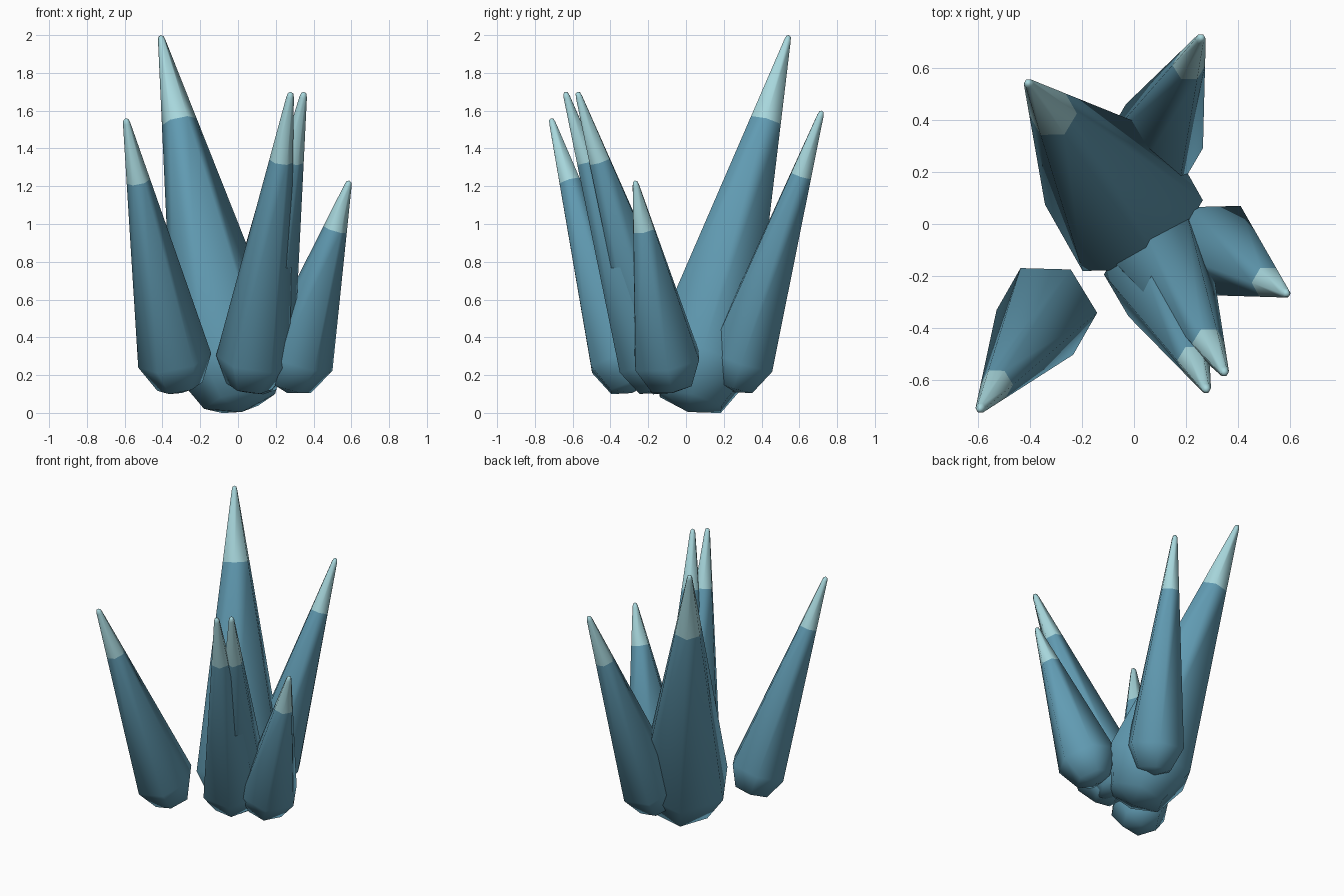
import bpy, bmesh, math
from mathutils import Vector

if "Cube" in bpy.data.objects:
    bpy.data.objects.remove(bpy.data.objects["Cube"])


def material(name, color):
    m = bpy.data.materials.new(name)
    m.diffuse_color = (*color, 1)
    m.use_nodes = True
    m.node_tree.nodes["Principled BSDF"].inputs["Base Color"].default_value = m.diffuse_color
    return m


BLUE = material("crystal blue", (0.12, 0.33, 0.45))
PALE = material("pale tip blue", (0.39, 0.68, 0.72))
SIDES = 6


def spike(name, base, tip, radius):
    """Six-sided leaning spike with a rounded foot and a pale tip."""
    base, tip = Vector(base), Vector(tip)
    axis = tip - base
    length = axis.length
    turn = Vector((0, 0, 1)).rotation_difference(axis)
    r_end, z_end, z_wide = 0.02, length - 0.03, radius * 0.93
    z_split = length * 0.77
    r_split = radius + (r_end - radius) * (z_split - z_wide) / (z_end - z_wide)
    # foot ring, widest ring, colour split, blunt end
    profile = [(radius * 0.62, radius * 0.19), (radius, z_wide),
               (r_split, z_split), (r_end, z_end), (r_end * 0.7, length - 0.008)]

    bm = bmesh.new()

    def vert(x, y, z):
        return bm.verts.new(base + turn @ Vector((x, y, z)))

    rings = [[vert(r * math.cos(math.tau * i / SIDES), r * math.sin(math.tau * i / SIDES), z)
              for i in range(SIDES)] for r, z in profile]
    foot, point = vert(0, 0, 0), vert(0, 0, length)
    for i in range(SIDES):
        j = (i + 1) % SIDES
        bm.faces.new((foot, rings[0][j], rings[0][i]))
        for k in range(len(rings) - 1):
            f = bm.faces.new((rings[k][i], rings[k][j], rings[k + 1][j], rings[k + 1][i]))
            f.material_index = int(k >= 2)
        bm.faces.new((rings[-1][i], rings[-1][j], point)).material_index = 1
    for f in bm.faces:
        f.smooth = True
    mesh = bpy.data.meshes.new(name)
    bm.to_mesh(mesh)
    bm.free()
    mesh.materials.append(BLUE)
    mesh.materials.append(PALE)
    bpy.context.collection.objects.link(bpy.data.objects.new(name, mesh))


# Large central spike and the five smaller ones around it
spike("main_spike", (0.02, 0.01, 0.005), (-0.41, 0.545, 2.0), 0.31)
spike("front_left_spike", (-0.30, -0.285, 0.105), (-0.595, -0.715, 1.56), 0.197)
spike("front_spike", (0.055, -0.135, 0.105), (0.28, -0.64, 1.70), 0.197)
spike("front_inner_spike", (0.07, -0.065, 0.105), (0.35, -0.575, 1.70), 0.197)
spike("right_spike", (0.26, -0.07, 0.105), (0.59, -0.27, 1.23), 0.197)
spike("back_spike", (0.045, 0.24, 0.11), (0.26, 0.72, 1.60), 0.197)
